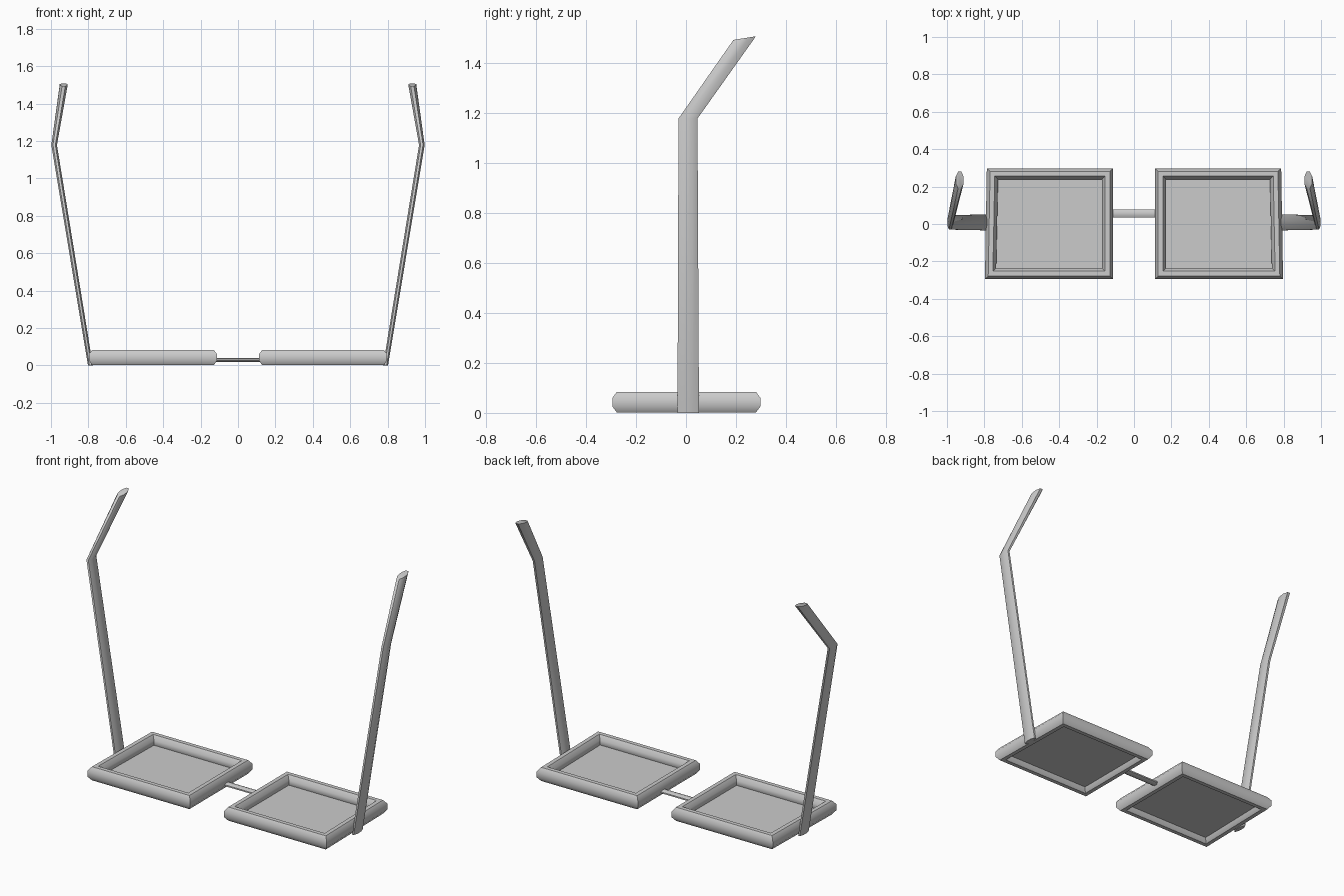
import bpy, bmesh
from math import sin, cos, pi

if "Cube" in bpy.data.objects:
    bpy.data.objects.remove(bpy.data.objects["Cube"])

N = 8  # sides of every tube section


def section(ru, rv):
    """Octagonal section with flat sides, half sizes ru and rv."""
    k = 1 / cos(pi / N)
    return [(ru * k * cos(2 * pi * (i + .5) / N), rv * k * sin(2 * pi * (i + .5) / N))
            for i in range(N)]


def loft(name, rings, closed=False, mirror=True):
    """Skin a list of point rings into one smooth-shaded object."""
    bm = bmesh.new()
    vs = [[bm.verts.new(p) for p in r] for r in rings]
    n, m = len(vs), len(vs[0])
    for a in range(n if closed else n - 1):
        b = (a + 1) % n
        for i in range(m):
            j = (i + 1) % m
            bm.faces.new((vs[a][i], vs[a][j], vs[b][j], vs[b][i]))
    if not closed:
        bm.faces.new(vs[0])
        bm.faces.new(vs[-1])
    bmesh.ops.recalc_face_normals(bm, faces=bm.faces)
    finish(name, bm, mirror)


def finish(name, bm, mirror=True):
    me = bpy.data.meshes.new(name)
    bm.to_mesh(me)
    bm.free()
    ob = bpy.data.objects.new(name, me)
    bpy.context.collection.objects.link(ob)
    bpy.ops.object.select_all(action='DESELECT')
    ob.select_set(True)
    bpy.context.view_layer.objects.active = ob
    bpy.ops.object.shade_smooth_by_angle(angle=pi / 3.5)
    if mirror:
        ob.modifiers.new("mirror", 'MIRROR')


# Lens rims: mitred rectangular tubes
corners = [(.112, -.295, 1, 1), (.797, -.295, -1, 1),
           (.787, .298, -1, -1), (.112, .298, 1, -1)]
W, H, ZC = .030, .041, .049
loft("lens_rim", [[(x + sx * (W + u), y + sy * (W + u), ZC + v) for u, v in section(W, H)]
                  for x, y, sx, sy in corners], closed=True)

# Flat lenses, set into the rims
bm = bmesh.new()
bm.faces.new([bm.verts.new((x + sx * .05, y + sy * .05, .036)) for x, y, sx, sy in corners])
finish("lens", bm)

# Nose bridge rod
loft("bridge", [[(x, .056 + u, .036 + v) for u, v in section(.021, .010)]
                for x in (-.13, .13)], mirror=False)

# Temple arms: centre x, y, z, half thickness, half width, z slope along y
stations = [(.789, .009, .006, .013, .043, 0),
            (.983, .008, 1.185, .015, .038, 0),
            (.932, .235, 1.507, .021, .045, .16)]
loft("temple_arm", [[(x + u, y + v, z + s * v) for u, v in section(tx, ty)]
                    for x, y, z, tx, ty, s in stations])

# Rest the whole model on the ground
low = min(v.co.z for o in bpy.data.objects for v in o.data.vertices)
for o in bpy.data.objects:
    o.location.z -= low
